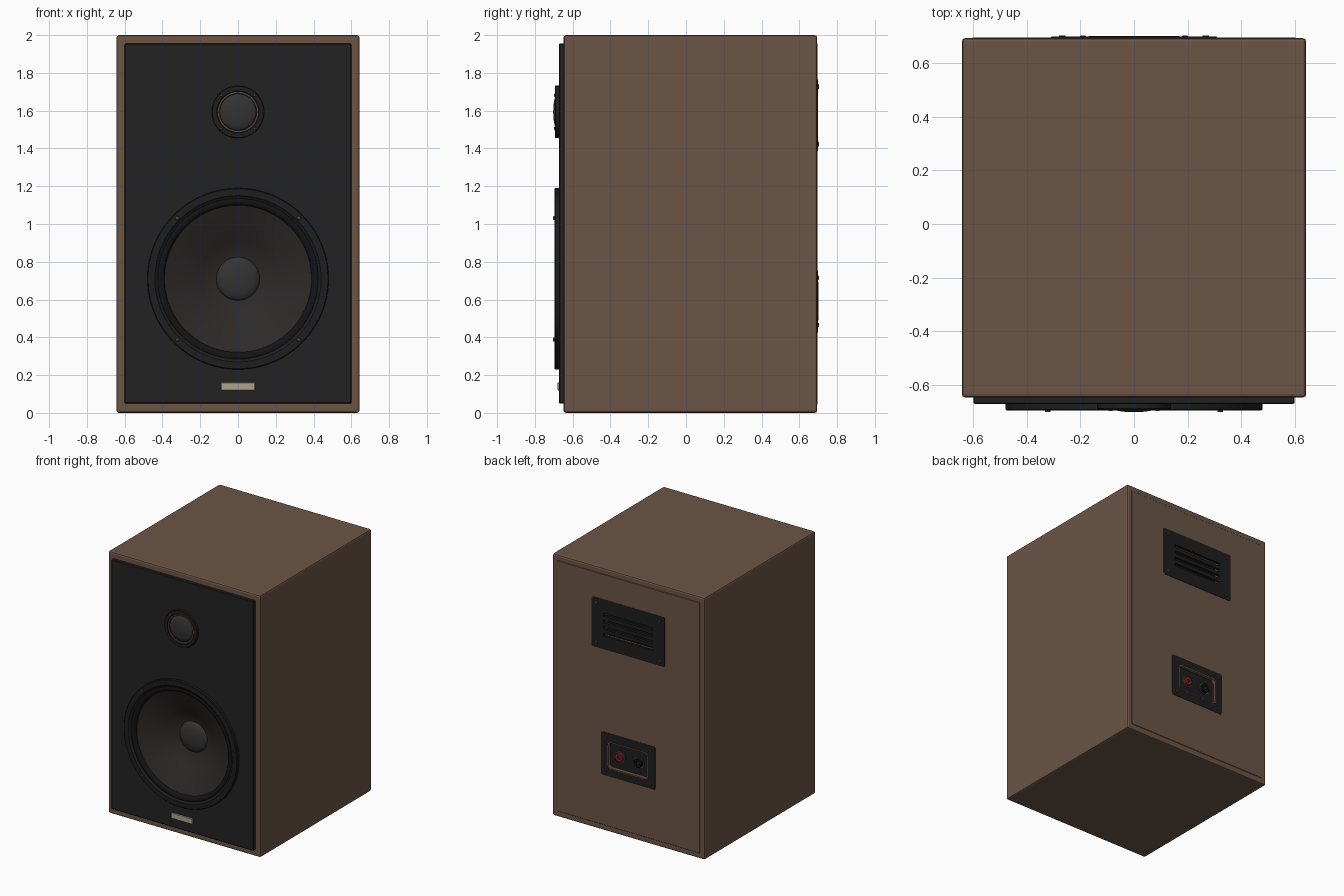
import bpy, bmesh, math
from mathutils import Vector

if "Cube" in bpy.data.objects:
    bpy.data.objects.remove(bpy.data.objects["Cube"])


def material(name, r, g, b):
    m = bpy.data.materials.new(name)
    m.diffuse_color = (r, g, b, 1)
    m.use_nodes = True
    m.node_tree.nodes["Principled BSDF"].inputs["Base Color"].default_value = m.diffuse_color
    return m


WOOD = material("walnut", 0.15, 0.09, 0.062)
BLACK = material("baffle_black", 0.016, 0.016, 0.016)
FRAME = material("frame_black", 0.013, 0.013, 0.014)
RUBBER = material("rubber", 0.007, 0.007, 0.008)
CONE = material("cone_grey", 0.025, 0.023, 0.021)
DOME = material("dome_grey", 0.034, 0.033, 0.034)
COPPER = material("copper", 0.20, 0.10, 0.06)
STEEL = material("dark_steel", 0.06, 0.06, 0.06)
BADGE = material("badge_metal", 0.42, 0.36, 0.28)
RED = material("terminal_red", 0.25, 0.02, 0.02)


def finish(name, bm, mat):
    bmesh.ops.recalc_face_normals(bm, faces=bm.faces)
    me = bpy.data.meshes.new(name)
    bm.to_mesh(me)
    bm.free()
    ob = bpy.data.objects.new(name, me)
    bpy.context.collection.objects.link(ob)
    if mat:
        me.materials.append(mat)
    return ob


def box(name, x, y, z, mat=None, bevel=0.0, seg=1, corner=0.0):
    """Box from (min, max) ranges; corner rounds the edges running along y."""
    bm = bmesh.new()
    bmesh.ops.create_cube(bm, size=1)
    for v in bm.verts:
        v.co = Vector([r[0] if c < 0 else r[1] for c, r in zip(v.co, (x, y, z))])
    if corner:
        edges = [e for e in bm.edges if abs(e.verts[0].co.y - e.verts[1].co.y) > 1e-5]
        bmesh.ops.bevel(bm, geom=edges, offset=corner, segments=4, profile=0.5, affect='EDGES')
    if bevel:
        bmesh.ops.bevel(bm, geom=bm.edges[:], offset=bevel, segments=seg, profile=0.5, affect='EDGES')
    return finish(name, bm, mat)


def lathe(name, profile, x, z, mat=None, seg=64, closed=False):
    """Spin (radius, y) points round an axis parallel to y."""
    bm = bmesh.new()
    rings = [[bm.verts.new((x + r * math.cos(2 * math.pi * i / seg), y,
                            z + r * math.sin(2 * math.pi * i / seg))) for i in range(seg)]
             for r, y in profile]
    pairs = list(zip(rings, rings[1:])) + ([(rings[-1], rings[0])] if closed else [])
    for a, b in pairs:
        for i in range(seg):
            j = (i + 1) % seg
            bm.faces.new((a[i], a[j], b[j], b[i]))
    bmesh.ops.remove_doubles(bm, verts=bm.verts, dist=1e-5)
    ob = finish(name, bm, mat)
    bpy.ops.object.select_all(action='DESELECT')
    ob.select_set(True)
    bpy.context.view_layer.objects.active = ob
    bpy.ops.object.shade_smooth_by_angle(angle=math.radians(35))
    return ob


def arc(r, base, height, n=8):
    """Dome profile from rim to tip."""
    return [(r * math.cos(t), base + height * math.sin(t))
            for t in (math.pi / 2 * i / n for i in range(n))] + [(0, base + height)]


def cut(targets, cutters):
    for ob in targets:
        bpy.context.view_layer.objects.active = ob
        for c in cutters:
            m = ob.modifiers.new("cut", 'BOOLEAN')
            m.object, m.solver, m.operation = c, 'EXACT', 'DIFFERENCE'
            bpy.ops.object.modifier_apply(modifier=m.name)
    for c in cutters:
        bpy.data.objects.remove(c)


def screws(name, cx, cz, dx, dz, y0, y1, r):
    d = (y1 - y0)
    for i, (sx, sz) in enumerate(((-1, -1), (1, -1), (-1, 1), (1, 1))):
        lathe(f"{name}_{i + 1}",
              [(0, y0), (r, y0), (r, y0 + d * .7), (r * .8, y1), (r * .45, y1),
               (r * .45, y0 + d * .6), (0, y0 + d * .6)],
              cx + sx * dx, cz + sz * dz, STEEL, 16)


# cabinet, baffle and back panel
cabinet = box("cabinet", (-.643, .643), (-.648, .694), (0, 2), WOOD, .012, 2)
baffle = box("front_baffle", (-.6, .6), (-.672, -.64), (.05, 1.955), BLACK, .004)
back = box("back_panel", (-.605, .605), (.66, .697), (.043, 1.957), WOOD, .003)

WZ, TZ, PZ, CZ = .71, 1.593, 1.575, .59

# openings: woofer well, terminal cup, vent slots
cut([cabinet, baffle], [lathe("woofer_cut", [(0, -.8), (.43, -.8), (.43, -.45), (0, -.45)], 0, WZ)])
port = box("vent_plate", (-.31, .31), (.68, .7), (PZ - .19, PZ + .19), FRAME, .004, 2, .012)
cup_plate = box("terminal_plate", (-.23, .23), (.68, .7), (CZ - .165, CZ + .165), FRAME, .004, 2, .012)
cut([cabinet, back, cup_plate],
    [box("cup_cut", (-.165, .165), (.672, .8), (CZ - .097, CZ + .097), corner=.025)])
cut([cabinet, back], [box("vent_cut", (-.215, .215), (.62, .8), (PZ - .105, PZ + .105))])
cut([port], [box(f"slot_cut_{i}", (-.205, .205), (.6, .8),
                 (PZ - .075 + .05 * i - .012, PZ - .075 + .05 * i + .012)) for i in range(4)])
box("vent_back", (-.214, .214), (.622, .64), (PZ - .104, PZ + .104), RUBBER)

# woofer: frame ring, rubber surround, cone, dust cap
lathe("woofer_frame", [(.48, -.66), (.48, -.692), (.476, -.696), (.44, -.696), (.436, -.692),
                       (.425, -.686), (.418, -.66)], 0, WZ, FRAME, 96, True)
roll = [(.413 + .024 * math.cos(t), -.668 - .020 * math.sin(t))
        for t in (math.pi * i / 10 for i in range(11))]
lathe("woofer_surround", roll + [(.389, -.655), (.437, -.655)], 0, WZ, RUBBER, 96, True)
lathe("woofer_cone", [(.396, -.668), (.3, -.628), (.2, -.58), (.11, -.53), (0, -.53),
                      (0, -.5), (.11, -.5), (.396, -.645)], 0, WZ, CONE, 96, True)
lathe("woofer_dust_cap", [(0, -.525), (.115, -.525)] + arc(.115, -.534, -.035), 0, WZ, DOME)
screws("woofer_screw", 0, WZ, .322, .322, -.69, -.703, .011)

# tweeter: plate, copper ring, dome
lathe("tweeter_plate", [(.139, -.66), (.139, -.69), (.136, -.694), (.112, -.694), (.104, -.684),
                        (.09, -.684), (.09, -.66)], 0, TZ, FRAME, 64, True)
lathe("tweeter_ring", [(.107, -.68), (.107, -.691), (.102, -.691), (.102, -.68)], 0, TZ, COPPER, 64, True)
lathe("tweeter_dome", [(0, -.67), (.099, -.67)] + arc(.099, -.678, -.025), 0, TZ, DOME)
screws("tweeter_screw", 0, TZ, .088, .088, -.69, -.699, .008)

# plain front badge
box("front_badge", (-.09, .09), (-.68, -.668), (.118, .162), BADGE, .003)

# back plate screws
screws("vent_screw", 0, PZ, .268, .152, .695, .704, .013)
screws("terminal_plate_screw", 0, CZ, .19, .125, .695, .704, .011)

# terminal cup: lining, rim trim and binding posts
box("cup_floor", (-.164, .164), (.665, .676), (CZ - .096, CZ + .096), FRAME, corner=.025)
rim = box("cup_rim", (-.17, .17), (.69, .702), (CZ - .102, CZ + .102), COPPER, corner=.028)
cut([rim], [box("rim_cut", (-.163, .163), (.6, .8), (CZ - .095, CZ + .095), corner=.025)])
for name, x, mat in (("red_terminal", .08, RED), ("black_terminal", -.08, RUBBER)):
    lathe(name + "_base", [(0, .67), (.042, .67), (.042, .68), (0, .68)], x, CZ, STEEL, 32)
    lathe(name, [(0, .67), (.034, .67), (.034, .697), (.03, .7), (.014, .7), (.014, .686), (0, .686)],
          x, CZ, mat, 32)
    lathe(name + "_pin", [(0, .68), (.008, .68), (.008, .697), (0, .697)], x, CZ, STEEL, 16)
